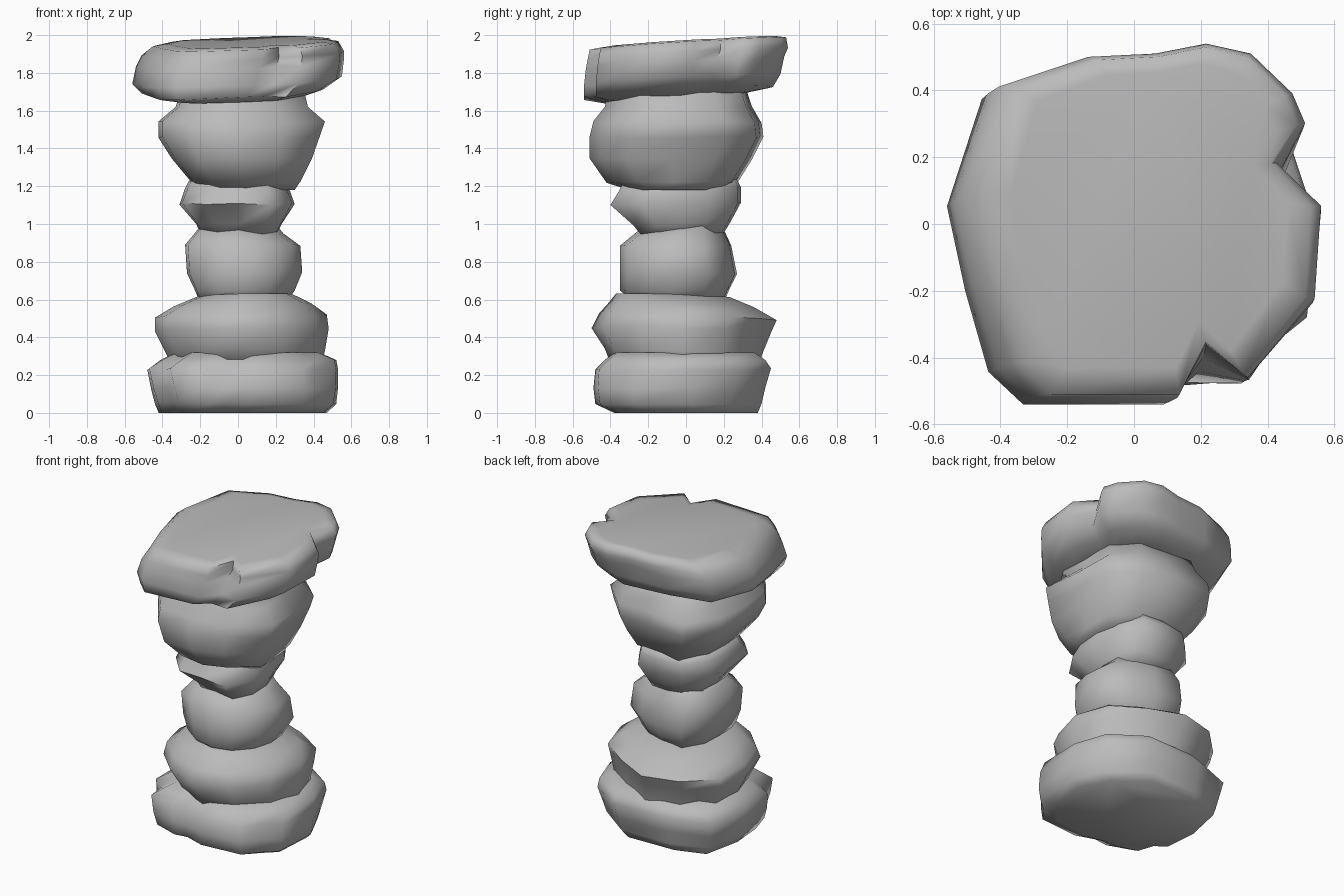
import bpy
import bmesh
import math
import random

random.seed(4)

cube = bpy.data.objects.get("Cube")
if cube:
    bpy.data.objects.remove(cube, do_unlink=True)

# Single stone colour
grey = bpy.data.materials.new("stone_grey")
grey.use_nodes = True
colour = (0.5, 0.5, 0.5, 1)
grey.diffuse_color = colour
shader = grey.node_tree.nodes["Principled BSDF"]
shader.inputs["Base Color"].default_value = colour
shader.inputs["Roughness"].default_value = 0.8


def radial(radii):
    """Turn evenly spaced radii, anticlockwise from +x, into outline points."""
    step = math.tau / len(radii)
    return [(r * math.cos(i * step), r * math.sin(i * step))
            for i, r in enumerate(radii)]


def normalise(outline):
    """Fit an outline into the square from -1 to 1."""
    xs, ys = zip(*outline)

    def fit(value, values):
        low, high = min(values), max(values)
        return 2 * (value - low) / (high - low) - 1

    return [(fit(x, xs), fit(y, ys)) for x, y in outline]


def stone(name, outline, rings, foot=None, tilt=(0, 0), jitter=0.007):
    """Loft from a foot outline to a top outline through rings of
    (height, left, right, front, back) in hundredths."""
    top = normalise(outline)
    foot = normalise(foot or outline)
    bm = bmesh.new()
    loops = []
    for level, ring in enumerate(rings):
        z, x_low, x_high, y_low, y_high = (value / 100 for value in ring)
        inner = 0 < level < len(rings) - 2
        blend = min(1, level / (len(rings) - 3))
        loop = []
        for (u0, v0), (u1, v1) in zip(foot, top):
            u = u0 + (u1 - u0) * blend
            v = v0 + (v1 - v0) * blend
            x = (x_low + x_high + u * (x_high - x_low)) / 2
            y = (y_low + y_high + v * (y_high - y_low)) / 2
            bump = random.uniform(-jitter, jitter) if inner else 0
            lean = tilt[0] * x + tilt[1] * y
            loop.append(bm.verts.new((x, y, z + bump + lean)))
        loops.append(loop)
    count = len(top)
    for lower, upper in zip(loops, loops[1:]):
        for i in range(count):
            j = (i + 1) % count
            bm.faces.new((lower[i], lower[j], upper[j], upper[i]))
    bm.faces.new(list(reversed(loops[0])))
    bm.faces.new(loops[-1])
    bmesh.ops.recalc_face_normals(bm, faces=bm.faces)
    mesh = bpy.data.meshes.new(name)
    bm.to_mesh(mesh)
    bm.free()
    mesh.materials.append(grey)
    obj = bpy.data.objects.new(name, mesh)
    bpy.context.collection.objects.link(obj)
    bpy.ops.object.select_all(action="DESELECT")
    obj.select_set(True)
    bpy.context.view_layer.objects.active = obj
    bpy.ops.object.shade_smooth_by_angle(angle=math.radians(75))


# Wide base stone with a flat front, a cut front corner and a notched side
stone("base_stone",
      [(53, 5), (45, 29), (22, 45), (-15, 44), (-42, 34), (-48, 5), (-47, -20),
       (-38, -27), (-36, -41), (-18, -45), (-10, -43), (5, -49), (34, -47),
       (41, -35), (52, -27)],
      [(0, -42, 47, -38, 38), (5, -44, 52, -48, 40), (13, -46, 53, -49, 42),
       (23, -48, 53, -48, 45), (28, -41, 52, -43, 42), (32, -33, 43, -38, 36)],
      foot=[(53, 5), (42, 26), (18, 45), (-20, 44), (-42, 36), (-48, 5), (-46, -22),
            (-38, -28), (-34, -41), (-18, -46), (-8, -46), (5, -49), (34, -46),
            (42, -37), (51, -28)])

# Second stone, sloping in towards its top
stone("lower_stone", radial([11, 11, 10, 11, 11, 11, 10, 10, 10, 11, 11, 11]),
      [(25, -35, 44, -40, 39), (32, -38, 46, -43, 40), (44, -44, 48, -50, 45),
       (51, -44, 47, -46, 48), (57, -34, 39, -41, 36), (62, -21, 29, -37, 23)],
      tilt=(0.02, -0.03))

# Narrow drum stone with upright sides
stone("drum_stone", radial([10, 11, 10, 10, 12, 11, 10, 11, 10, 10, 10, 10]),
      [(58, -20, 25, -27, 20), (65, -23, 30, -35, 23), (74, -27, 34, -35, 27),
       (89, -28, 33, -35, 24), (95, -23, 24, -27, 21), (100, -19, 20, -21, 18)])

# Small wedge stone
stone("wedge_stone", radial([10, 10, 11, 10, 11, 11, 10, 11, 11, 10, 12, 11]),
      [(95, -20, 21, -24, 20), (100, -22, 23, -28, 23), (111, -31, 30, -40, 29),
       (119, -28, 27, -35, 29), (123, -26, 26, -33, 27)], tilt=(0, 0.02))

# Broad stone, widest near its upper edge
stone("upper_stone", radial([10, 11, 11, 10, 12, 11, 10, 11, 12, 11, 11, 12]),
      [(118, -18, 30, -30, 18), (122, -25, 33, -42, 27), (134, -35, 39, -51, 35),
       (146, -42, 43, -51, 41), (154, -42, 46, -49, 40), (162, -33, 37, -43, 35),
       (171, -30, 35, -41, 32)])

# Flat capstone whose notches deepen towards its gently sloping top
stone("capstone",
      [(56, 5), (42, 18), (51, 30), (47, 39), (34, 51), (20, 54), (4, 51), (-17, 50),
       (-45, 41), (-56, 8), (-50, -18), (-42, -43), (-33, -53), (11, -53), (20, -37),
       (33, -47), (54, -23)],
      [(167, -35, 34, -43, 30), (170, -51, 45, -54, 46), (176, -56, 55, -54, 50),
       (185, -54, 56, -53, 52), (190, -51, 56, -52, 54), (195, -45, 53, -51, 53),
       (196, -37, 46, -43, 48)],
      foot=[(56, 5), (50, 18), (49, 30), (45, 39), (34, 49), (20, 54), (4, 52), (-17, 50),
            (-46, 41), (-56, 8), (-51, -18), (-45, -43), (-33, -53), (8, -53), (20, -49),
            (33, -46), (52, -23)],
      tilt=(0.03, 0.06))
